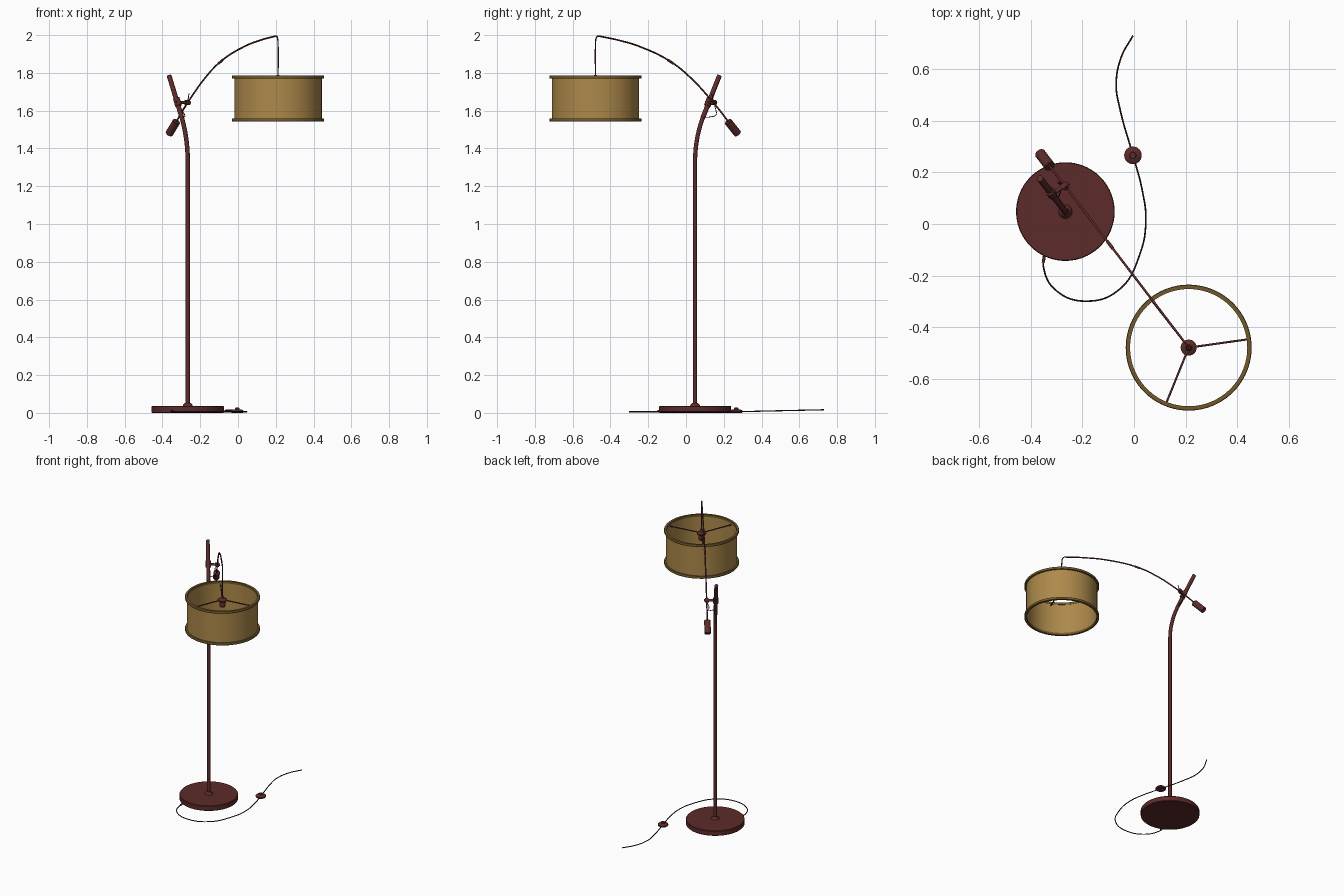
import bpy, bmesh, math
from mathutils import Vector

if "Cube" in bpy.data.objects:
    bpy.data.objects.remove(bpy.data.objects["Cube"])


def material(name, srgb):
    m = bpy.data.materials.new(name)
    m.diffuse_color = [(c / 255) ** 2.2 for c in srgb] + [1]
    m.use_nodes = True
    m.node_tree.nodes["Principled BSDF"].inputs["Base Color"].default_value = m.diffuse_color
    return m


BROWN = material("dark red brown", (92, 47, 46))
CABLE = material("cable dark", (58, 32, 34))
GOLD = material("shade gold", (172, 136, 76))
RIM = material("rim olive", (112, 90, 48))

# Lamp plane: u runs backwards along the arm, v sideways from the pole
POLE = Vector((-0.266, 0.048, 0))
U, V = Vector((-0.608, 0.794, 0)), Vector((0.794, 0.608, 0))
ARM_V = 0.059


def P(u, z, v=ARM_V):
    return POLE + U * u + V * v + Vector((0, 0, z))


def lathe(name, profile, loc, mat, axis=None, segs=48, closed=False):
    """Revolve (radius, height) points about z, then point z along axis."""
    bm = bmesh.new()
    rings = []
    for r, h in profile:
        if r < 1e-6:
            rings.append([bm.verts.new((0, 0, h))])
        else:
            rings.append([bm.verts.new((r * math.cos(2 * math.pi * i / segs),
                                        r * math.sin(2 * math.pi * i / segs), h))
                          for i in range(segs)])
    pairs = list(zip(rings, rings[1:]))
    if closed:
        pairs.append((rings[-1], rings[0]))
    for a, b in pairs:
        for i in range(segs):
            j = (i + 1) % segs
            quad = [a[i % len(a)], a[j % len(a)], b[j % len(b)], b[i % len(b)]]
            bm.faces.new(list(dict.fromkeys(quad)))
    bmesh.ops.recalc_face_normals(bm, faces=bm.faces)
    me = bpy.data.meshes.new(name)
    bm.to_mesh(me)
    bm.free()
    me.materials.append(mat)
    ob = bpy.data.objects.new(name, me)
    bpy.context.collection.objects.link(ob)
    ob.location = loc
    if axis:
        ob.rotation_mode = 'QUATERNION'
        ob.rotation_quaternion = Vector(axis).to_track_quat('Z', 'Y')
    bpy.ops.object.select_all(action='DESELECT')
    ob.select_set(True)
    bpy.context.view_layer.objects.active = ob
    bpy.ops.object.shade_smooth_by_angle(angle=math.radians(35))
    return ob


def rod(name, a, b, r, mat=BROWN, segs=24):
    h = (b - a).length
    return lathe(name, [(0, 0), (r, 0), (r, h), (0, h)], a, mat, b - a, segs)


def tube(name, pts, r, mat, smooth=True):
    """Round tube along a path; smooth paths are interpolated."""
    cu = bpy.data.curves.new(name, 'CURVE')
    cu.dimensions = '3D'
    cu.bevel_depth, cu.bevel_resolution, cu.use_fill_caps = r, 3, True
    cu.resolution_u = 10
    sp = cu.splines.new('BEZIER' if smooth else 'POLY')
    if smooth:
        sp.bezier_points.add(len(pts) - 1)
        for bp, p in zip(sp.bezier_points, pts):
            bp.co = p
            bp.handle_left_type = bp.handle_right_type = 'AUTO'
    else:
        sp.points.add(len(pts) - 1)
        for q, p in zip(sp.points, pts):
            q.co = (*p, 1)
    cu.materials.append(mat)
    ob = bpy.data.objects.new(name, cu)
    bpy.context.collection.objects.link(ob)
    return ob


# Base disc and collar
lathe("base", [(0, 0), (0.188, 0), (0.191, 0.003), (0.191, 0.033),
               (0.188, 0.037), (0, 0.037)], POLE, BROWN, segs=96)
lathe("base_collar", [(0, 0.036), (0.027, 0.036), (0.024, 0.043),
                      (0.014, 0.053), (0, 0.053)], POLE, BROWN)

# Pole: straight, then a 25 degree bend, then a straight top
R, END = 0.55, math.radians(25)
path = [P(0, 0.035, 0)]
for i in range(13):
    a = END * i / 12
    path.append(P(R - R * math.cos(a), 1.33 + R * math.sin(a), 0))
top = P(0.162, 1.785, 0)
tube("pole", path + [top], 0.0118, BROWN, smooth=False)
rod("pole_sleeve", path[-1], top, 0.0128)

# Arm, with tip bent down into the hanging stem
arm = [(0.18, 1.537), (0.15, 1.57), (0.05, 1.668), (-0.08, 1.778),
       (-0.207, 1.859), (-0.41, 1.938), (-0.56, 1.974), (-0.688, 1.995)]
tube("arm", [P(u, z) for u, z in arm], 0.0045, BROWN)
rod("arm_joint", P(-0.19, 1.849), P(-0.225, 1.868), 0.0065)
tube("hanging_stem", [P(u, z) for u, z in
                      [(-0.685, 1.9945), (-0.698, 1.993), (-0.706, 1.98),
                       (-0.709, 1.95), (-0.709, 1.77)]], 0.0035, BROWN)

# Counterweight on the lower end
w0, w1 = P(0.174, 1.543), P(0.240, 1.477)
L = (w1 - w0).length
lathe("counterweight", [(0, 0), (0.018, 0), (0.021, 0.003), (0.021, L - 0.003),
                        (0.018, L), (0, L)], w0, BROWN, w1 - w0, 32)

# Clamp between pole and arm, with thumb pin
rod("clamp_bar", P(0.086, 1.645, -0.016), P(0.08, 1.643, 0.078), 0.008)
rod("clamp_hub", P(0.08, 1.643, 0.046), P(0.08, 1.643, 0.07), 0.014)
rod("clamp_pole_ring", P(0.081, 1.625, 0), P(0.1, 1.666, 0), 0.0175)
rod("clamp_pin", P(0.078, 1.645), P(0.066, 1.69), 0.0025, segs=12)

# Short cable loop from pole to arm
tube("cable_loop", [P(0.055, 1.565, 0), P(0.075, 1.567, 0.035),
                    P(0.10, 1.58, 0.055), P(0.105, 1.6, 0.045),
                    P(0.088, 1.628, 0.055)], 0.0022, CABLE)

# Drum shade with rims
C = P(-0.709, 0)
lathe("shade", [(0.2285, 1.548), (0.2315, 1.548), (0.2315, 1.782), (0.2285, 1.782)],
      C, GOLD, segs=96, closed=True)
for name, z in (("shade_rim_bottom", 1.543), ("shade_rim_top", 1.770)):
    lathe(name, [(0.227, z), (0.242, z), (0.244, z + 0.003), (0.244, z + 0.013),
                 (0.242, z + 0.016), (0.227, z + 0.016)], C, RIM, segs=96, closed=True)

# Shade hub, socket and three spokes
lathe("shade_hub", [(0, 1.752), (0.029, 1.752), (0.031, 1.756), (0.031, 1.762),
                    (0.012, 1.772), (0.008, 1.788), (0, 1.788)], C, BROWN)
lathe("lamp_socket", [(0, 1.71), (0.017, 1.71), (0.019, 1.715), (0.019, 1.74),
                      (0.012, 1.753), (0, 1.753)], C, BROWN)
for i in range(3):
    a = math.radians(8 + 120 * i)
    z = Vector((0, 0, 1.76))
    rod("shade_spoke", C + z, C + z + Vector((math.cos(a), math.sin(a), 0)) * 0.229,
        0.004, segs=12)

# Floor cable with inline foot switch
floor = [(-.346, -.11), (-.351, -.166), (-.305, -.255), (-.181, -.299), (-.054, -.251),
         (.023, -.116), (.046, .012), (.031, .135), (-.004, .266), (-.054, .444),
         (-.069, .54), (-.05, .645), (-.004, .73)]
tube("floor_cable", [(x, y, 0.006 + max(0, y - 0.25) * 0.022) for x, y in floor],
     0.0032, CABLE)
rod("cable_outlet", Vector((-.345, -.11, .012)), Vector((-.352, -.15, .008)), 0.006, segs=12)
lathe("foot_switch", [(0, 0), (0.031, 0), (0.034, 0.004), (0.034, 0.010),
                      (0.028, 0.016), (0.013, 0.019), (0.012, 0.027), (0, 0.028)],
      (-.004, .266, 0), BROWN)
